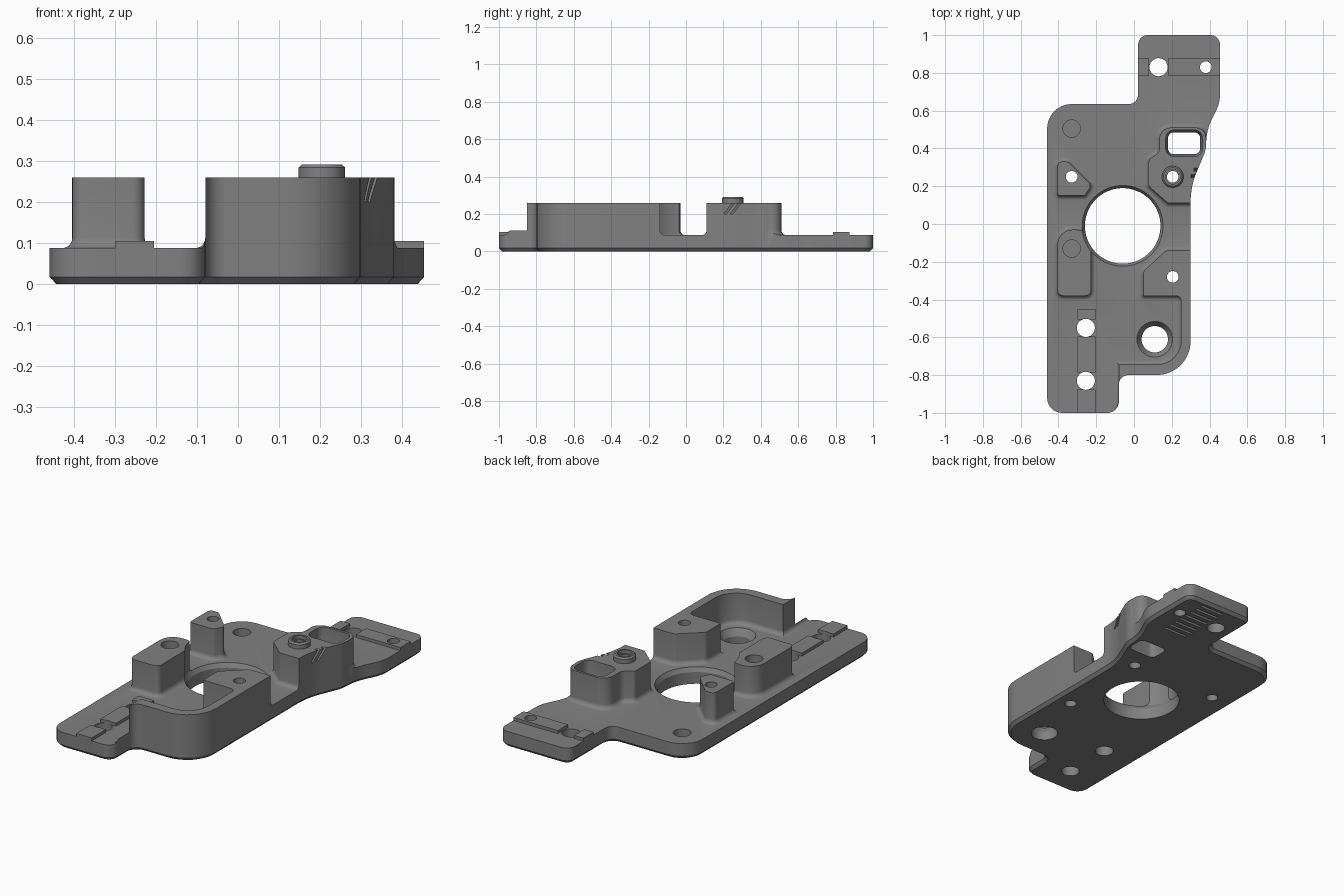
import bpy, bmesh, math
from mathutils import Vector

if "Cube" in bpy.data.objects:
    bpy.data.objects.remove(bpy.data.objects["Cube"])

grey = bpy.data.materials.new("metal_grey")
grey.diffuse_color = (0.22, 0.22, 0.22, 1)
grey.use_nodes = True
grey.node_tree.nodes["Principled BSDF"].inputs["Base Color"].default_value = grey.diffuse_color
TOP, TOWER = 0.088, 0.26


def rounded(corners, n=8):
    """Counter-clockwise outline with each (x, y, radius) corner rounded."""
    out = []
    for i, (x, y, r) in enumerate(corners):
        p = Vector((x, y))
        a = Vector(corners[i - 1][:2]) - p
        b = Vector(corners[(i + 1) % len(corners)][:2]) - p
        a.normalize()
        b.normalize()
        if r == 0:
            out.append(p)
            continue
        half = a.angle(b) / 2
        start = p + a * (r / math.tan(half))
        end = p + b * (r / math.tan(half))
        centre = p + (a + b).normalized() * (r / math.sin(half))
        u, v = start - centre, end - centre
        sweep = u.angle(v)
        for k in range(n + 1):
            t = k / n
            out.append(centre + (u * math.sin((1 - t) * sweep) + v * math.sin(t * sweep)) / math.sin(sweep))
    return out


def circle(x, y, r, n=40):
    return [Vector((x + r * math.cos(2 * math.pi * k / n), y + r * math.sin(2 * math.pi * k / n))) for k in range(n)]


def box(x0, x1, y0, y1, r=0):
    return rounded([(x0, y0, r), (x1, y0, r), (x1, y1, r), (x0, y1, r)])


def offset(pts, d):
    out = []
    for i, p in enumerate(pts):
        a = (p - pts[i - 1]).normalized()
        b = (pts[(i + 1) % len(pts)] - p).normalized()
        na, nb = Vector((a.y, -a.x)), Vector((b.y, -b.x))
        out.append(p + (na + nb) * (d / (1 + na.dot(nb))))
    return out


def loft(name, pts, profile):
    """Solid from an outline and a list of (outward offset, height)."""
    bm = bmesh.new()
    rings = [[bm.verts.new((p.x, p.y, z)) for p in offset(pts, d)] for d, z in profile]
    n = len(pts)
    for lo, hi in zip(rings, rings[1:]):
        for i in range(n):
            j = (i + 1) % n
            bm.faces.new((lo[i], lo[j], hi[j], hi[i]))
    bm.faces.new(rings[0][::-1])
    bm.faces.new(rings[-1])
    me = bpy.data.meshes.new(name)
    bm.to_mesh(me)
    bm.free()
    me.materials.append(grey)
    ob = bpy.data.objects.new(name, me)
    bpy.context.collection.objects.link(ob)
    return ob


def combine(base, other, op):
    m = base.modifiers.new("bool", 'BOOLEAN')
    m.operation, m.object, m.solver = op, other, 'EXACT'
    bpy.context.view_layer.objects.active = base
    bpy.ops.object.modifier_apply(modifier=m.name)
    bpy.data.objects.remove(other, do_unlink=True)


def tower(name, corners):
    """Raised block with a fillet running into the plate."""
    f = 0.025
    steps = [k * math.pi / 10 for k in range(6)]
    prof = [(f, 0.04)] + [(f * (1 - math.sin(t)), TOP - 0.0005 + f * (1 - math.cos(t))) for t in steps]
    combine(body, loft(name, rounded(corners), prof + [(0, TOWER)]), 'UNION')


# Oversized slab, trimmed to the plate outline once the towers are on it
body = loft("mounting_plate", box(-0.8, 0.8, -1.3, 1.3), [(0, -0.1), (0, TOP)])

# Corner block with the curved guard wall
tower("guard_wall", [(-0.08, -0.95, 0), (0.5, -0.95, 0), (0.5, -0.14, 0), (0.17, -0.14, 0.03),
                     (0.05, -0.25, 0.03), (0.05, -0.38, 0.005), (0.25, -0.38, 0.03),
                     (0.25, -0.745, 0.13), (-0.08, -0.745, 0)])
# Right boss
tower("window_boss", [(0.18, 0.11, 0.02), (0.5, 0.11, 0), (0.5, 0.38, 0), (0.38, 0.42, 0.03),
                      (0.38, 0.51, 0.05), (0.135, 0.51, 0.06), (0.135, 0.38, 0.04),
                      (0.078, 0.34, 0.02), (0.078, 0.20, 0.02)])
# Left towers
tower("oblong_tower", [(-0.405, -0.38, 0.03), (-0.228, -0.38, 0.03),
                       (-0.228, -0.03, 0.08), (-0.405, -0.03, 0.08)])
tower("triangle_tower", [(-0.405, 0.15, 0.015), (-0.26, 0.15, 0.02), (-0.225, 0.205, 0.025),
                         (-0.35, 0.33, 0.03), (-0.405, 0.33, 0.025)])

# Raised collar on the boss
combine(body, loft("collar", circle(0.205, 0.25, 0.057),
                   [(0, 0.2), (0, 0.284), (-0.008, 0.292)]), 'UNION')

# Raised rail pads at both ends
for x0, x1, y0, y1 in [(-0.30, -0.205, -1.2, -0.875), (-0.30, -0.205, -0.785, -0.595),
                       (-0.30, -0.205, -0.505, -0.45), (-0.1, 0.08, 0.785, 0.875),
                       (0.18, 0.6, 0.785, 0.875)]:
    combine(body, loft("rail_pad", box(x0, x1, y0, y1), [(0, 0.05), (0, 0.105)]), 'UNION')

# Trim everything to the plate outline with its chamfered underside
outline = rounded([(-0.46, -1, 0.08), (-0.08, -1, 0.06), (-0.08, -0.8, 0.05), (0.30, -0.8, 0.18),
                   (0.30, 0.2, 0.4), (0.38, 0.39, 0.15), (0.385, 0.5, 0.3), (0.455, 0.64, 0.2),
                   (0.455, 1, 0.05), (0.022, 1, 0.05), (0.022, 0.635, 0.05), (-0.46, 0.635, 0.13)])
combine(body, loft("outline_trim", outline, [(-0.016, 0), (0, 0.017), (0, 0.6)]), 'INTERSECT')

# Large bore, countersunk bore and tapered window
cuts = [(circle(-0.06, -0.01, 0.2, 64), [(0, -0.1), (0, 0.065), (0.015, 0.09), (0.015, 0.5)]),
        (circle(0.11, -0.61, 0.07), [(0, -0.1), (0, 0.05), (0.025, 0.089), (0.025, 0.2)]),
        (box(0.18, 0.35, 0.37, 0.485, 0.03), [(0, -0.1), (0, 0.1), (0.012, 0.14), (0.012, 0.4)])]
# Through holes
for x, y, r in [(-0.255, -0.55, 0.048), (-0.255, -0.83, 0.048), (0.13, 0.83, 0.048), (0.38, 0.83, 0.031),
                (-0.33, 0.25, 0.031), (0.205, 0.25, 0.031), (0.205, -0.28, 0.031)]:
    cuts.append((circle(x, y, r, 28), [(0, -0.1), (0, 0.5)]))
# Blind holes and collar counterbore
for x, y, r, z in [(-0.33, 0.505, 0.046, 0.04), (-0.33, -0.13, 0.046, 0.2), (0.205, 0.25, 0.039, 0.272)]:
    cuts.append((circle(x, y, r, 28), [(0, z), (0, 0.5)]))
# Row of grooves in the underside
for k in range(8):
    y = 0.66 + k * 0.043
    cuts.append((box(0.19, 0.34, y - 0.008, y + 0.008), [(0, -0.05), (0, 0.012)]))
for pts, prof in cuts:
    combine(body, loft("cutter", pts, prof), 'DIFFERENCE')

# Two slanted notches on the boss side
for dy in (0, 0.035):
    notch = loft("notch_cutter", box(-0.04, 0.04, -0.007, 0.007), [(0, -0.035), (0, 0.08)])
    for v in notch.data.vertices:
        v.co.y += v.co.z * 0.75
        v.co.x += v.co.z * 0.3
        v.co += Vector((0.335 + dy * 0.4, 0.235 + dy, 0.235))
    combine(body, notch, 'DIFFERENCE')

bpy.ops.object.select_all(action='DESELECT')
body.select_set(True)
bpy.context.view_layer.objects.active = body
bpy.ops.object.shade_smooth_by_angle(angle=math.radians(30))
